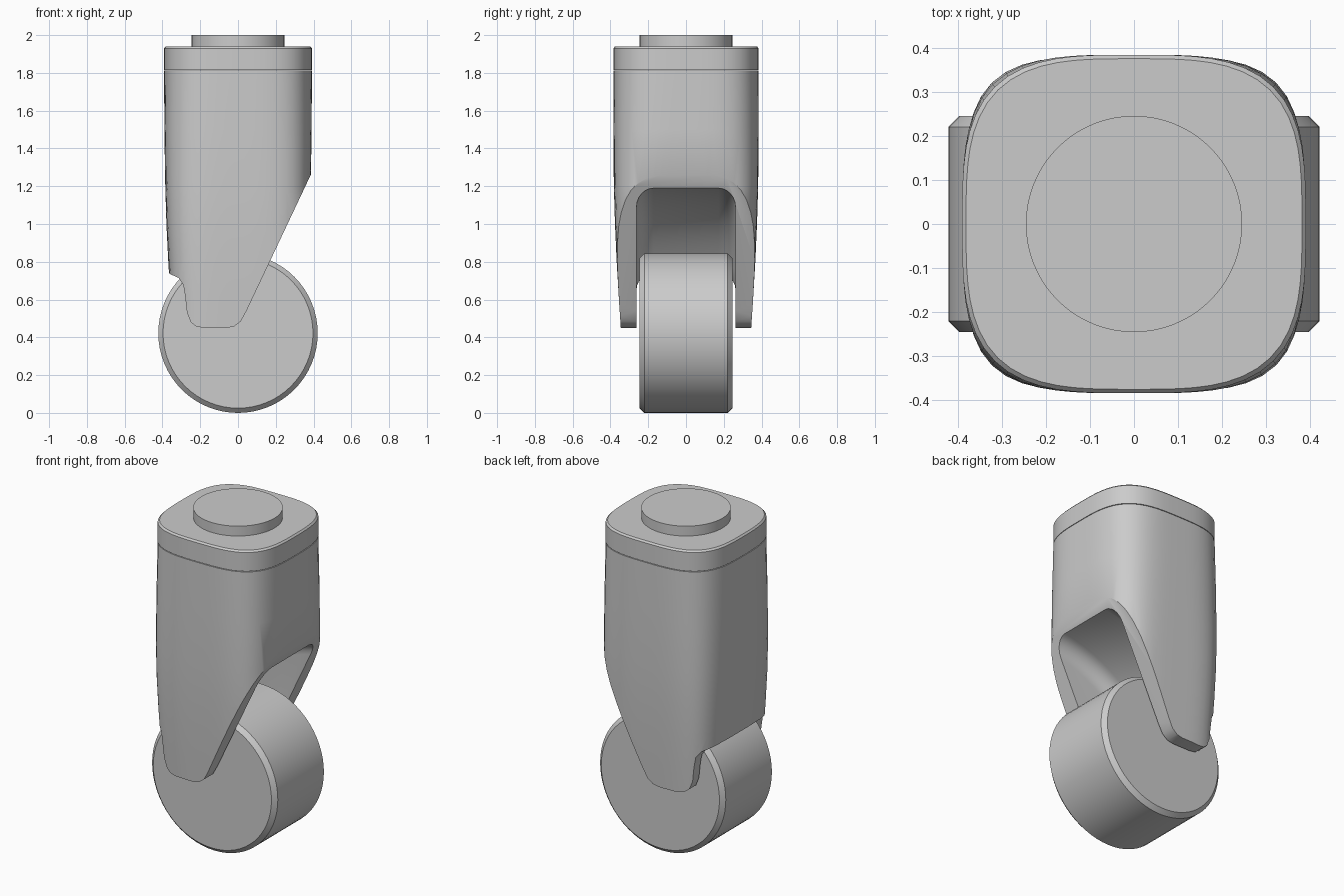
import bpy, bmesh, math
from mathutils import Vector
from mathutils.geometry import interpolate_bezier

if "Cube" in bpy.data.objects:
    bpy.data.objects.remove(bpy.data.objects["Cube"], do_unlink=True)

grey = bpy.data.materials.new("plain grey")
grey.use_nodes = True
grey.diffuse_color = (0.6, 0.6, 0.6, 1)
grey.node_tree.nodes["Principled BSDF"].inputs["Base Color"].default_value = (0.6, 0.6, 0.6, 1)


def finish(name, bm):
    bmesh.ops.recalc_face_normals(bm, faces=bm.faces)
    mesh = bpy.data.meshes.new(name)
    bm.to_mesh(mesh)
    bm.free()
    mesh.materials.append(grey)
    obj = bpy.data.objects.new(name, mesh)
    bpy.context.collection.objects.link(obj)
    return obj


def activate(obj):
    bpy.ops.object.select_all(action='DESELECT')
    obj.select_set(True)
    bpy.context.view_layer.objects.active = obj


def smooth(obj):
    activate(obj)
    bpy.ops.object.shade_smooth_by_angle(angle=math.radians(30))


def loft(name, sections, count=72):
    """Stack superellipse rings: (z, half x, half y, exponent)."""
    bm = bmesh.new()
    rings = []
    for z, rx, ry, power in sections:
        ring = []
        for i in range(count):
            a = math.tau * i / count
            c, s = math.cos(a), math.sin(a)
            r = (abs(c) ** power + abs(s) ** power) ** (-1 / power)
            ring.append(bm.verts.new((rx * r * c, ry * r * s, z)))
        rings.append(ring)
    for low, high in zip(rings, rings[1:]):
        for i in range(count):
            j = (i + 1) % count
            bm.faces.new((low[i], low[j], high[j], high[i]))
    bm.faces.new(rings[0])
    bm.faces.new(rings[-1])
    return finish(name, bm)


def prism(name, outline, half_width, rounding=0):
    """Extrude a side outline along y, optionally rounding its rims."""
    bm = bmesh.new()
    ends = [[bm.verts.new((x, y, z)) for x, z in outline] for y in (-half_width, half_width)]
    caps = [bm.faces.new(e) for e in ends]
    n = len(outline)
    for i in range(n):
        j = (i + 1) % n
        bm.faces.new((ends[0][i], ends[0][j], ends[1][j], ends[1][i]))
    if rounding:
        bmesh.ops.recalc_face_normals(bm, faces=bm.faces)
        rims = [e for f in caps for e in f.edges]
        bmesh.ops.bevel(bm, geom=rims, offset=rounding, segments=6, profile=0.5,
                        affect='EDGES', clamp_overlap=False)
    return finish(name, bm)


def cut(obj, cutter, operation):
    activate(obj)
    mod = obj.modifiers.new("cut", 'BOOLEAN')
    mod.operation = operation
    mod.solver = 'EXACT'
    mod.object = cutter
    bpy.ops.object.modifier_apply(modifier=mod.name)
    bpy.data.objects.remove(cutter, do_unlink=True)


# Fork housing: tapered rounded-square column
fork = loft("fork_housing", [
    (0.40, 0.345, 0.342, 4.4), (0.60, 0.357, 0.355, 4.4), (0.80, 0.369, 0.367, 4.3),
    (1.00, 0.379, 0.376, 4.2), (1.20, 0.385, 0.382, 4.0), (1.50, 0.390, 0.385, 3.6),
    (1.812, 0.391, 0.385, 3.3)])

# Side silhouette: slanted opening, rounded leg tips and rear notch
side = [(-0.6, 1.95), (-0.6, 0.745), (-0.36, 0.735), (-0.315, 0.715), (-0.29, 0.68),
        (-0.28, 0.62), (-0.27, 0.53), (-0.25, 0.48), (-0.22, 0.457), (-0.18, 0.45),
        (-0.06, 0.45), (-0.02, 0.458), (0.015, 0.485), (0.045, 0.54),
        (0.385, 1.26), (0.6, 1.715), (0.6, 1.95)]
cut(fork, prism("silhouette_cutter", side, 0.6), 'INTERSECT')

# Wheel well: arched ceiling with rounded corners
arch = interpolate_bezier(Vector((0.7, 1.21)), Vector((0.1, 1.23)),
                          Vector((-0.1, 1.02)), Vector((-0.31, 0.74)), 16)
well = [(p.x, p.y) for p in arch] + [(-0.7, 0.72), (-0.7, 0), (0.7, 0)]
cut(fork, prism("well_cutter", well, 0.262, 0.09), 'DIFFERENCE')
smooth(fork)

# Cap with a small chamfer on its upper rim
smooth(loft("top_cap", [(1.816, 0.391, 0.385, 3.3), (1.93, 0.391, 0.385, 3.3),
                        (1.94, 0.382, 0.376, 3.3)]))

# Mounting stem
smooth(loft("mounting_stem", [(1.93, 0.246, 0.246, 2), (2.0, 0.246, 0.246, 2)]))

# Wheel: drum with chamfered rims, turned onto the y axis
wheel = loft("wheel", [(-0.246, 0.397, 0.397, 2), (-0.221, 0.422, 0.422, 2),
                       (0.221, 0.422, 0.422, 2), (0.246, 0.397, 0.397, 2)], 64)
wheel.rotation_euler.x = math.radians(90)
wheel.location.z = 0.422
smooth(wheel)
